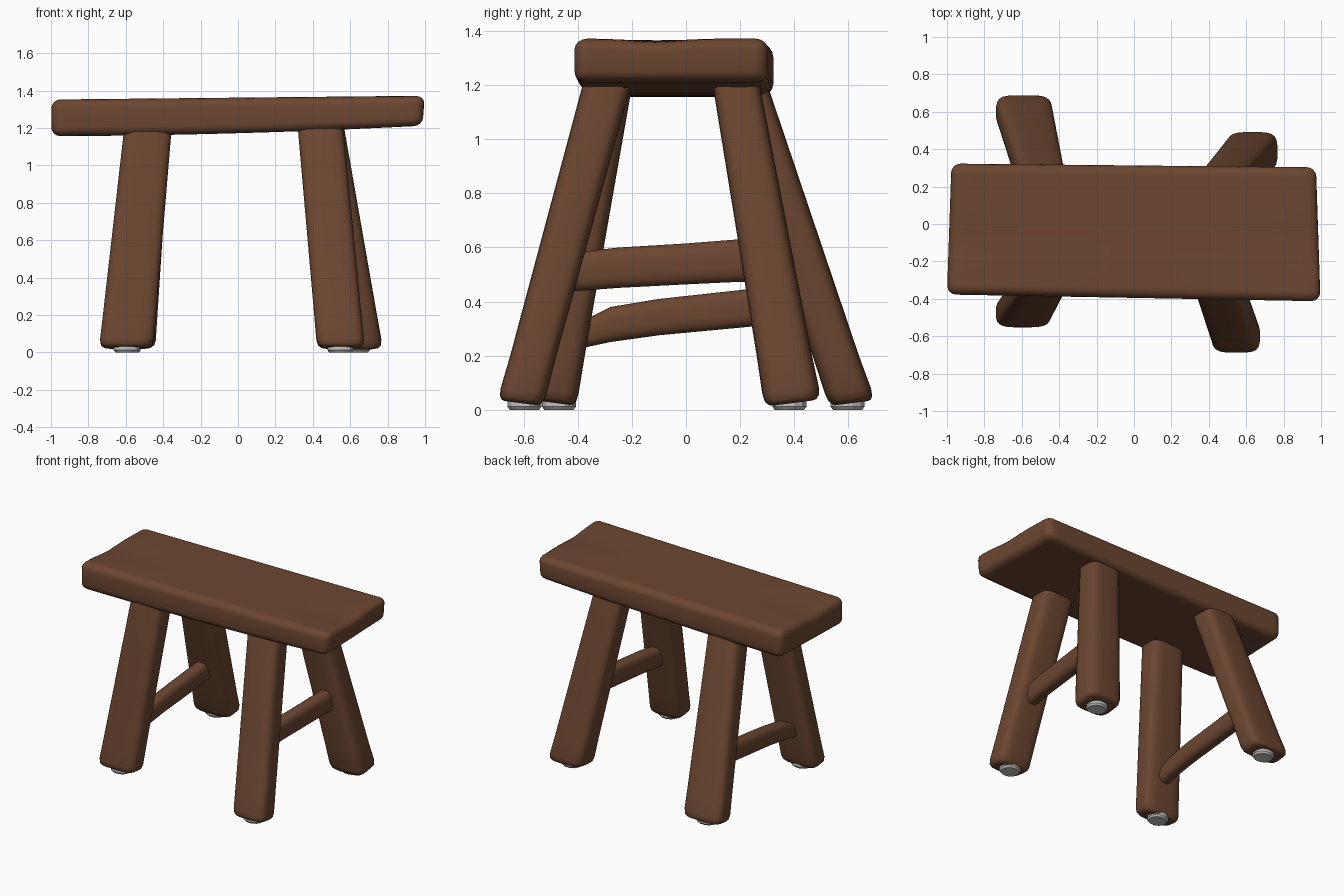
import bpy, bmesh, math
from mathutils import Vector

if "Cube" in bpy.data.objects:
    bpy.data.objects.remove(bpy.data.objects["Cube"])


def material(name, rgb):
    m = bpy.data.materials.new(name)
    m.diffuse_color = (*rgb, 1)
    m.use_nodes = True
    m.node_tree.nodes["Principled BSDF"].inputs["Base Color"].default_value = m.diffuse_color
    return m


WOOD = material("brown wood", (0.15, 0.062, 0.030))
PAD = material("pale grey pad", (0.55, 0.54, 0.53))


def finish(name, bm, mat, angle=50):
    bmesh.ops.recalc_face_normals(bm, faces=bm.faces)
    me = bpy.data.meshes.new(name)
    bm.to_mesh(me)
    bm.free()
    ob = bpy.data.objects.new(name, me)
    bpy.context.collection.objects.link(ob)
    me.materials.append(mat)
    bpy.ops.object.select_all(action='DESELECT')
    ob.select_set(True)
    bpy.context.view_layer.objects.active = ob
    bpy.ops.object.shade_smooth_by_angle(angle=math.radians(angle))
    return ob


def loft(name, rings, mat, n=24, power=4.0, angle=50):
    """Skin rounded-rectangle rings, each given as (centre, half axis u, half axis v)."""
    bm = bmesh.new()
    loops = []
    for c, u, v in rings:
        loop = []
        for i in range(n):
            t = 2 * math.pi * (i + 0.5) / n
            a, b = math.cos(t), math.sin(t)
            a = math.copysign(abs(a) ** (2 / power), a)
            b = math.copysign(abs(b) ** (2 / power), b)
            loop.append(bm.verts.new(Vector(c) + Vector(u) * a + Vector(v) * b))
        loops.append(loop)
    for p, q in zip(loops, loops[1:]):
        for i in range(n):
            j = (i + 1) % n
            bm.faces.new((p[i], p[j], q[j], q[i]))
    bm.faces.new(loops[0])
    bm.faces.new(loops[-1])
    return finish(name, bm, mat, angle)


# Seat: bevelled slab, sliced and gently warped like a hand-hewn plank
bm = bmesh.new()
bmesh.ops.create_cube(bm, size=2)
for v in bm.verts:
    v.co = Vector((v.co.x, v.co.y * 0.36, v.co.z * 0.1))
bmesh.ops.bevel(bm, geom=bm.edges[:], offset=0.05, segments=4, profile=0.5, affect='EDGES')
cuts = [((i * 0.1, 0, 0), (1, 0, 0)) for i in range(-9, 10)]
cuts += [((0, i * 0.06, 0), (0, 1, 0)) for i in range(-5, 6)]
for co, no in cuts:
    bmesh.ops.bisect_plane(bm, geom=bm.verts[:] + bm.edges[:] + bm.faces[:],
                           plane_co=co, plane_no=no)
for v in bm.verts:
    x, y, z = v.co
    bottom = 1.172 + 0.028 * x + 0.012 * x * x
    top = 1.362 + 0.010 * x - 0.014 * abs(x) ** 3 * math.exp(-((y + 0.06) / 0.12) ** 2)
    t = (z + 0.1) / 0.2
    front, back = -0.395 - 0.018 * x, 0.313 - 0.010 * x
    s = (y + 0.36) / 0.72
    nx = x - 0.012 * x * (y + 0.36) / 0.72 * 2
    nx -= 0.012 * max(x, 0) * (1 - t)
    v.co = (nx, front + (back - front) * s, bottom + (top - bottom) * t)
finish("seat", bm, WOOD)

# Legs: x range and y range at the foot, then the same under the seat
LEGS = {
    "front_left_leg": (-0.74, -0.45, -0.555, -0.40, -0.61, -0.355, -0.375, -0.20),
    "front_right_leg": (0.42, 0.675, -0.69, -0.52, 0.32, 0.565, -0.385, -0.205),
    "back_left_leg": (-0.74, -0.44, 0.52, 0.69, -0.61, -0.365, 0.12, 0.305),
    "back_right_leg": (0.50, 0.77, 0.285, 0.495, 0.33, 0.57, 0.10, 0.275),
}
Z0, Z1 = 0.05, 1.19
for name, ends in LEGS.items():
    rings = []
    side = 1 if ends[2] > 0 else -1
    for z, scale in ((0.025, 0.70), (0.029, 0.84), (0.042, 0.95), (0.07, 1), (0.2, 1),
                     (0.5, 1), (0.85, 1), (1.19, 1), (1.24, 0.97)):
        t = (z - Z0) / (Z1 - Z0)
        xa, xb, ya, yb = (ends[i] + (ends[i + 4] - ends[i]) * t for i in range(4))
        tilt = 0.13 * side if z < 0.1 else 0
        hy = (yb - ya) / 2 * scale
        rings.append((((xa + xb) / 2, (ya + yb) / 2, z),
                      ((xb - xa) / 2 * scale, 0, 0), (0, hy, tilt * hy)))
    loft(name, rings, WOOD)

    # Round foot pad under each leg
    cx, cy = (ends[0] + ends[1]) / 2, (ends[2] + ends[3]) / 2 - 0.008 * side
    loft(name.replace("leg", "foot_pad"),
         [((cx, cy, z), (r, 0, 0), (0, r * 0.9, 0))
          for z, r in ((0.0, 0.062), (0.012, 0.072), (0.045, 0.072))],
         PAD, n=12, power=2.2, angle=30)


# Stretchers: (y, bottom z, top z) along each bar between a front and a back leg
def stretcher(name, x_front, x_back, stations):
    ya, yb = stations[0][0], stations[-1][0]
    rings = []
    for y, lo, hi in stations:
        x = x_front + (x_back - x_front) * (y - ya) / (yb - ya)
        rings.append(((x, y, (lo + hi) / 2), (0.05, 0, 0), (0, 0, (hi - lo) / 2)))
    loft(name, rings, WOOD, power=2.8)


stretcher("right_stretcher", 0.51, 0.56,
          [(-0.46, 0.435, 0.575), (-0.38, 0.44, 0.585), (-0.25, 0.45, 0.60),
           (0.0, 0.463, 0.615), (0.19, 0.472, 0.63), (0.31, 0.475, 0.635)])
stretcher("left_stretcher", -0.57, -0.56,
          [(-0.43, 0.215, 0.335), (-0.35, 0.235, 0.345), (-0.28, 0.25, 0.38),
           (-0.1, 0.275, 0.41), (0.22, 0.305, 0.445), (0.48, 0.33, 0.475)])
